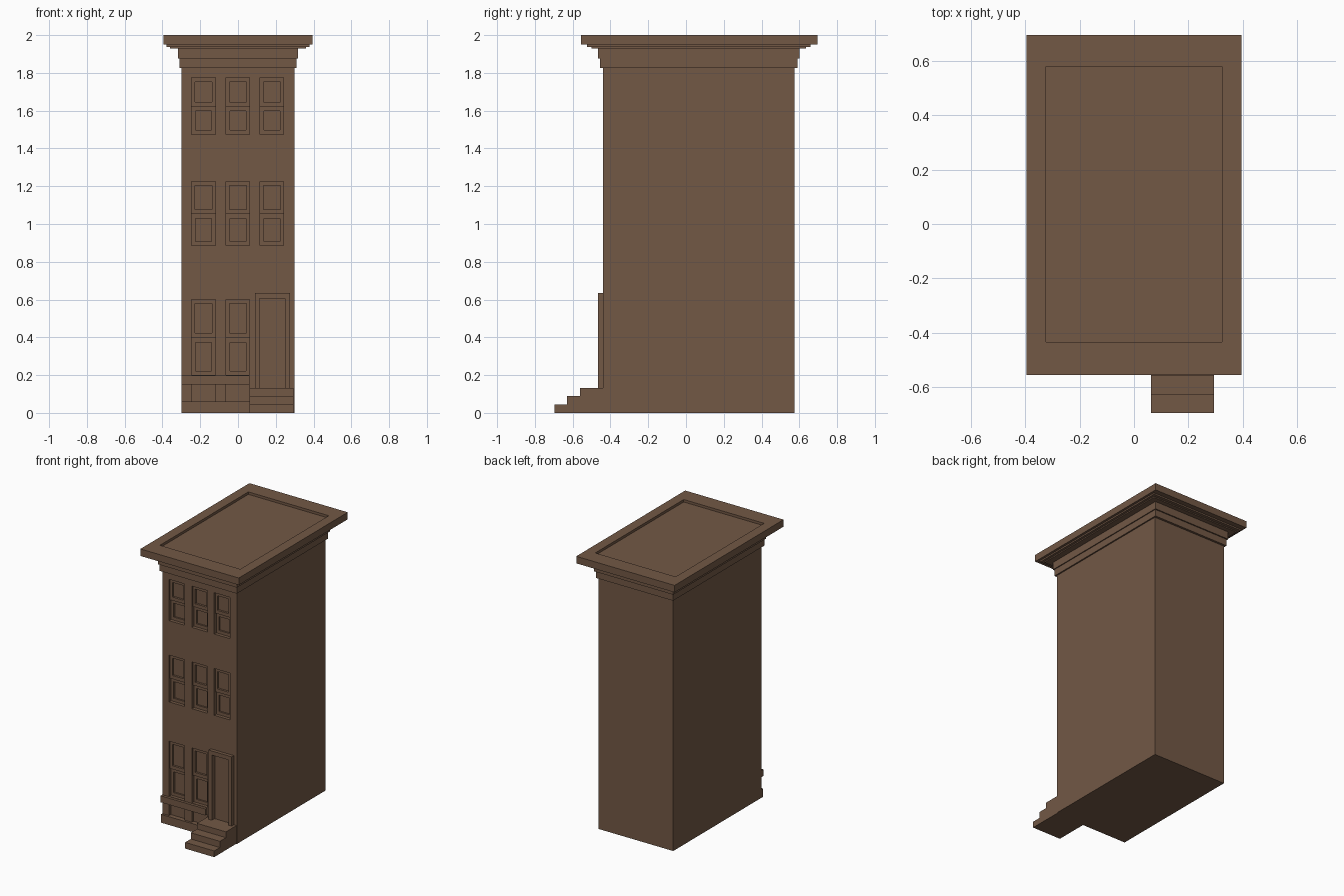
import bpy, bmesh

if "Cube" in bpy.data.objects:
    bpy.data.objects.remove(bpy.data.objects["Cube"])

mat = bpy.data.materials.new("brownstone")
mat.diffuse_color = (0.17, 0.098, 0.06, 1)
mat.use_nodes = True
mat.node_tree.nodes["Principled BSDF"].inputs["Base Color"].default_value = mat.diffuse_color


def add_box(bm, x0, x1, y0, y1, z0, z1):
    vs = bmesh.ops.create_cube(bm, size=1)["verts"]
    for v in vs:
        v.co.x = x1 if v.co.x > 0 else x0
        v.co.y = y1 if v.co.y > 0 else y0
        v.co.z = z1 if v.co.z > 0 else z0


def boxes(name, *dims):
    bm = bmesh.new()
    for d in dims:
        add_box(bm, *d)
    me = bpy.data.meshes.new(name)
    bm.to_mesh(me)
    bm.free()
    me.materials.append(mat)
    ob = bpy.data.objects.new(name, me)
    bpy.context.collection.objects.link(ob)
    return ob


def carve(ob, *dims):
    cutter = boxes("cutter", *dims)
    m = ob.modifiers.new("carve", 'BOOLEAN')
    m.operation, m.solver, m.object = 'DIFFERENCE', 'EXACT', cutter
    bpy.context.view_layer.update()
    dg = bpy.context.evaluated_depsgraph_get()
    me = bpy.data.meshes.new_from_object(ob.evaluated_get(dg))
    ob.modifiers.clear()
    ob.data = me
    bpy.data.objects.remove(cutter)


W, F, B = 0.30, -0.44, 0.575       # half width, front and back of walls
DEPTH = 0.04                       # window recess
COLS = [-0.245, -0.063, 0.117]     # left edge of each window
WW = 0.125

# windows: bottom, top, number of columns
rows = [(0.20, 0.60, 2), (0.885, 1.225, 3), (1.475, 1.775, 3)]
windows = [(x, z0, z1) for z0, z1, n in rows for x in COLS[:n]]

# walls with window, door and basement openings
body = boxes("walls", (-W, W, F, B, 0, 1.94))
openings = [(x, x + WW, F - 0.1, F + DEPTH, z0, z1) for x, z0, z1 in windows]
openings += [(x, x + WW, F - 0.1, F + 0.02, 0.06, 0.15) for x in COLS[:2]]
openings.append((0.115, 0.25, F - 0.1, F + 0.01, 0.13, 0.605))
carve(body, *openings)

# sashes: the upper one sits in front of the lower one
for i, (x, z0, z1) in enumerate(windows):
    mid = (z0 + z1) / 2
    a, b = x, x + WW
    upper = boxes(f"upper_sash_{i}", (a, b, F + 0.012, F + DEPTH, mid - 0.003, z1))
    carve(upper, (a + 0.017, b - 0.017, F - 0.1, F + 0.027, mid + 0.022, z1 - 0.022))
    lower = boxes(f"lower_sash_{i}", (a, b, F + 0.024, F + DEPTH, z0, mid - 0.003))
    carve(lower, (a + 0.02, b - 0.02, F - 0.1, F + 0.036, z0 + 0.023, mid - 0.027))

# plinth and belt course on the basement front
boxes("plinth", (-W, 0.06, F - 0.015, F + 0.01, 0, 0.06))
boxes("belt_course", (-W, 0.06, F - 0.02, F + 0.01, 0.15, 0.197))

# door surround
frame = boxes("door_surround", (0.09, 0.275, F - 0.025, F + 0.005, 0.13, 0.635))
carve(frame, (0.115, 0.25, F - 0.1, F + 0.1, 0.1, 0.605))

# stoop
for i, (y, z0, z1) in enumerate([(-0.695, 0, 0.045), (-0.63, 0.045, 0.09), (-0.56, 0.09, 0.132)]):
    boxes(f"step_{i}", (0.062, 0.295, y, F + 0.005, z0, z1))

# stepped cornice: x overhang, y overhang, bottom, top
tiers = [(0.01, 0.016, 1.826, 1.875), (0.017, 0.025, 1.875, 1.93),
         (0.06, 0.06, 1.93, 1.938), (0.078, 0.083, 1.938, 1.949)]
for i, (ox, oy, z0, z1) in enumerate(tiers):
    boxes(f"cornice_{i}", (-W - ox, W + ox, F - oy, B + oy, z0, z1))

# roof slab with sunken panel
roof = boxes("roof", (-0.395, 0.395, -0.555, 0.695, 1.949, 2.0))
carve(roof, (-0.323, 0.323, -0.435, 0.58, 1.982, 2.1))
